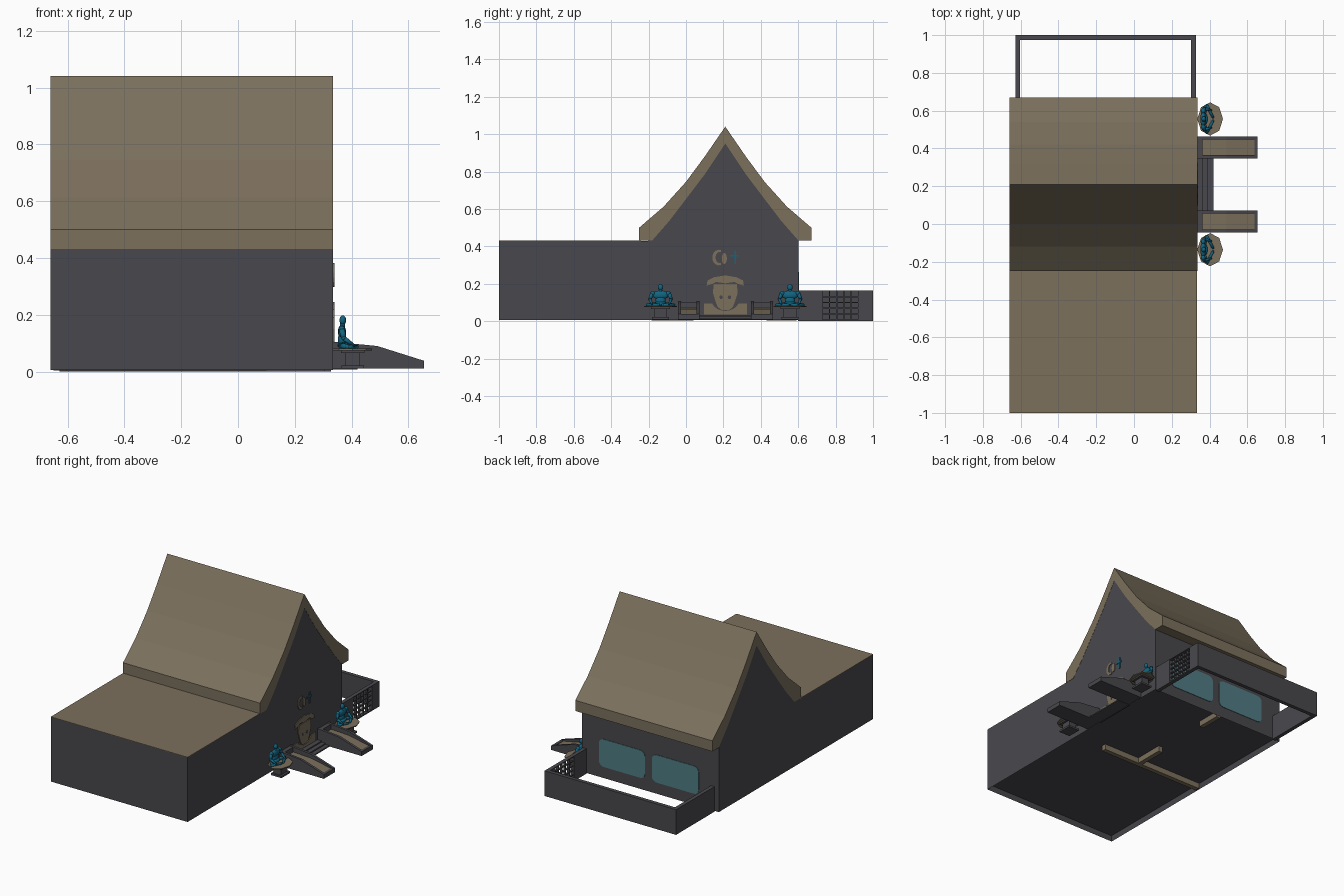
import bpy, bmesh, math
from mathutils import Vector, Matrix

if "Cube" in bpy.data.objects:
    bpy.data.objects.remove(bpy.data.objects["Cube"])


def material(name, r, g, b):
    m = bpy.data.materials.new(name)
    m.diffuse_color = (r, g, b, 1)
    m.use_nodes = True
    m.node_tree.nodes["Principled BSDF"].inputs["Base Color"].default_value = m.diffuse_color
    return m


WALL = material("charcoal", .066, .064, .073)
TAN = material("tan", .198, .160, .107)
TEAL = material("teal", .0065, .130, .220)
GLASS = material("glass", .078, .200, .230)


def finish(name, bm, mat):
    bmesh.ops.recalc_face_normals(bm, faces=bm.faces)
    me = bpy.data.meshes.new(name)
    bm.to_mesh(me)
    bm.free()
    me.materials.append(mat)
    ob = bpy.data.objects.new(name, me)
    bpy.context.collection.objects.link(ob)
    return ob


def prism(name, pts, axis, a, b, mat, recess=0):
    """Extrude a 2D outline along an axis from a to b; recess sinks the underside."""
    place = {'x': lambda p, t: (t, p[0], p[1]),
             'y': lambda p, t: (p[0], t, p[1]),
             'z': lambda p, t: (p[0], p[1], t)}[axis]
    bm = bmesh.new()
    lo = [bm.verts.new(place(p, a)) for p in pts]
    hi = [bm.verts.new(place(p, b)) for p in pts]
    bm.faces.new(lo)
    bm.faces.new(hi)
    n = len(pts)
    for i in range(n):
        j = (i + 1) % n
        bm.faces.new((lo[i], lo[j], hi[j], hi[i]))
    if recess:
        bmesh.ops.recalc_face_normals(bm, faces=bm.faces)
        under = min(bm.faces, key=lambda f: f.calc_center_median().z)
        bmesh.ops.inset_individual(bm, faces=[under], thickness=.01, depth=0)
        for v in under.verts:
            v.co.z += recess
    return finish(name, bm, mat)


def box(name, x0, x1, y0, y1, z0, z1, mat):
    return prism(name, [(x0, y0), (x1, y0), (x1, y1), (x0, y1)], 'z', z0, z1, mat)


def ellipse(cx, cy, rx, ry, n=16, a0=0, a1=360):
    full = a1 - a0 == 360
    k = n if full else n - 1
    return [(cx + rx * math.cos(math.radians(a0 + (a1 - a0) * i / k)),
             cy + ry * math.sin(math.radians(a0 + (a1 - a0) * i / k))) for i in range(n)]


def round_rect(x0, x1, z0, z1, r):
    pts = []
    for cx, cz, a in ((x1 - r, z1 - r, 0), (x0 + r, z1 - r, 90),
                      (x0 + r, z0 + r, 180), (x1 - r, z0 + r, 270)):
        pts += ellipse(cx, cz, r, r, 5, a, a + 90)
    return pts


L, R, MID = -.66, .334, .21

# Roof and gable profiles as (distance from ridge, height)
OUTER = [(0, 1.04), (.11, .88), (.21, .745), (.33, .612), (.46, .50)]
INNER = [(0, .95), (.11, .785), (.21, .653), (.30, .535), (.392, .43)]


def both(half):
    return [(MID - d, z) for d, z in half[::-1]] + [(MID + d, z) for d, z in half[1:]]


soffit = [(MID + .46, .43)] + both(INNER)[::-1] + [(MID - .46, .43)]
prism("gable_roof", both(OUTER) + soffit, 'x', L, R + .001, TAN)

# House body with the low front hall and a sunken underside
prism("house_walls", [(-1, .006), (-1, .428)] + both(INNER) + [(MID + .392, .006)],
      'x', L, R, WALL, recess=.035)
box("flat_roof", L, R, -1, -.24, .427, .431, TAN)

# Partition walls whose feet hang below the floor
box("partition_cross", L + .01, .10, -.185, -.155, .004, .06, TAN)
box("partition_front", -.195, -.165, -.156, .04, .004, .06, TAN)
box("partition_back", -.195, -.165, .43, .592, .004, .06, TAN)

# Rear windows
for i, (x0, x1) in enumerate(((-.125, .21), (-.515, -.175))):
    prism(f"rear_window_{i}", round_rect(x0, x1, .08, .262, .035), 'y', .600, .605, GLASS)

# Garden fence with a lattice in the right side
FH = .165
box("fence_back", -.628, .328, .975, 1, 0, FH, WALL)
box("fence_left", -.628, -.603, .60, .98, 0, FH, WALL)
box("fence_right_near", .303, .328, .60, .73, 0, FH, WALL)
box("fence_right_far", .303, .328, .92, .98, 0, FH, WALL)
box("fence_right_sill", .303, .328, .73, .92, 0, .008, WALL)
box("fence_right_cap", .303, .328, .73, .92, .16, FH, WALL)
for i in range(1, 5):
    y = .73 + .19 * i / 5
    z = .008 + .152 * i / 5
    box(f"lattice_post_{i}", .308, .323, y - .003, y + .003, .008, .16, WALL)
    box(f"lattice_rail_{i}", .309, .322, .73, .92, z - .003, z + .003, WALL)

# Entrance steps
for i in range(3):
    box(f"step_{i}", R - .01, .42 - .028 * i, .07, .35, .008 + .008 * i, .016 + .008 * i, WALL)

# Sloped planters beside the steps
SLOPE = [(.655, .01), (.655, .038), (.49, .09), (.335, .105), (.335, .01)]
SOIL = [(.645, .012), (.645, .033), (.49, .064), (.355, .07), (.355, .012)]
for s in (-1, 1):
    c = MID + s * .196
    tag = "left" if s < 0 else "right"
    for e in (-1, 1):
        a, b = sorted((c + e * .042, c + e * .058))
        prism(f"planter_{tag}_rail_{e}", SLOPE, 'y', a, b, WALL)
    prism(f"planter_{tag}_soil", SOIL, 'y', c - .043, c + .043, TAN)
    box(f"planter_{tag}_base", .335, .655, c - .043, c + .043, .01, .013, WALL)
    box(f"planter_{tag}_foot", .637, .655, c - .043, c + .043, .01, .038, WALL)
    box(f"planter_{tag}_head", .335, .362, c - .043, c + .043, .01, .102, WALL)


# Seated figures on octagonal tables
def ball(bm, c, r):
    m = Matrix.Translation(c) @ Matrix.Diagonal((*r, 1))
    bmesh.ops.create_uvsphere(bm, u_segments=14, v_segments=9, radius=1, matrix=m)


def limb(bm, p, q, r1, r2):
    p, q = Vector(p), Vector(q)
    d = q - p
    m = Matrix.Translation((p + q) / 2) @ d.to_track_quat('Z', 'Y').to_matrix().to_4x4()
    bmesh.ops.create_cone(bm, cap_ends=True, segments=10, radius1=r1, radius2=r2,
                          depth=d.length, matrix=m)
    ball(bm, q, (r2, r2, r2))


for s in (-1, 1):
    c = MID + s * .346
    tag = "left" if s < 0 else "right"
    oct_pts = [(.403 + .068 * math.cos(a), c + .088 * math.sin(a))
               for a in (math.pi / 4 * i for i in range(8))]
    prism(f"table_{tag}_top", oct_pts, 'z', .075, .081, TAN)
    box(f"table_{tag}_slab", .362, .445, c - .05, c + .05, .065, .075, WALL)
    box(f"table_{tag}_column", .378, .43, c - .034, c + .034, .02, .065, WALL)
    box(f"table_{tag}_base", .365, .443, c - .045, c + .045, .01, .022, WALL)
    bm = bmesh.new()
    ball(bm, (.369, c, .181), (.012, .014, .017))
    limb(bm, (.367, c, .145), (.368, c, .172), .011, .008)
    ball(bm, (.366, c, .140), (.015, .045, .024))
    ball(bm, (.366, c, .112), (.015, .027, .028))
    ball(bm, (.370, c, .092), (.02, .036, .013))
    for e in (-1, 1):
        ball(bm, (.366, c + e * .042, .148), (.012, .014, .013))
        limb(bm, (.366, c + e * .045, .148), (.372, c + e * .057, .118), .011, .009)
        limb(bm, (.372, c + e * .057, .118), (.408, c + e * .046, .092), .009, .005)
        limb(bm, (.366, c + e * .018, .090), (.385, c + e * .072, .087), .013, .007)
        limb(bm, (.385, c + e * .072, .087), (.418, c + e * .010, .087), .008, .007)
    fig = finish(f"seated_figure_{tag}", bm, TEAL)
    fig.data.shade_smooth()

# Carved mask on the entrance wall: basin, face and horned brow
X0, X1 = R - .002, R + .005
arc = ellipse(MID, .115, .075, .06, 9, 200, 340)
prism("mask_basin", [(.095, .036), (.095, .095)] + arc + [(.325, .095), (.325, .036)],
      'x', X0, X1, TAN)
prism("mask_face", [(MID + a, z) for a, z in (
    (-.062, .2), (-.066, .15), (-.05, .10), (-.04, .075), (-.02, .06), (.02, .06),
    (.04, .075), (.05, .10), (.066, .15), (.062, .2))], 'x', X0, X1, TAN)
prism("mask_brow", [(MID + a, z) for a, z in (
    (-.1, .19), (-.095, .218), (-.06, .235), (0, .245), (.06, .235), (.095, .218),
    (.1, .19), (.07, .198), (.05, .21), (0, .202), (-.05, .21), (-.07, .198))],
    'x', X0, X1, TAN)
for e in (-1, 1):
    prism(f"mask_nostril_{e}", ellipse(MID + e * .022, .128, .009, .011, 10), 'x', X1, X1 + .001, WALL)

# Abstract ornament above the mask
crescent = ellipse(.175, .34, .035, .042, 10, 70, 290) + ellipse(.18, .34, .022, .03, 10, 290, 70)
prism("ornament_crescent", crescent, 'x', X0, X1, TAN)
prism("ornament_bead", ellipse(.205, .335, .014, .03, 12), 'x', X0, X1, TAN)
box("ornament_bar", X0, X1, .235, .28, .345, .355, TEAL)
box("ornament_stem", X0, X1, .258, .268, .305, .378, TEAL)
